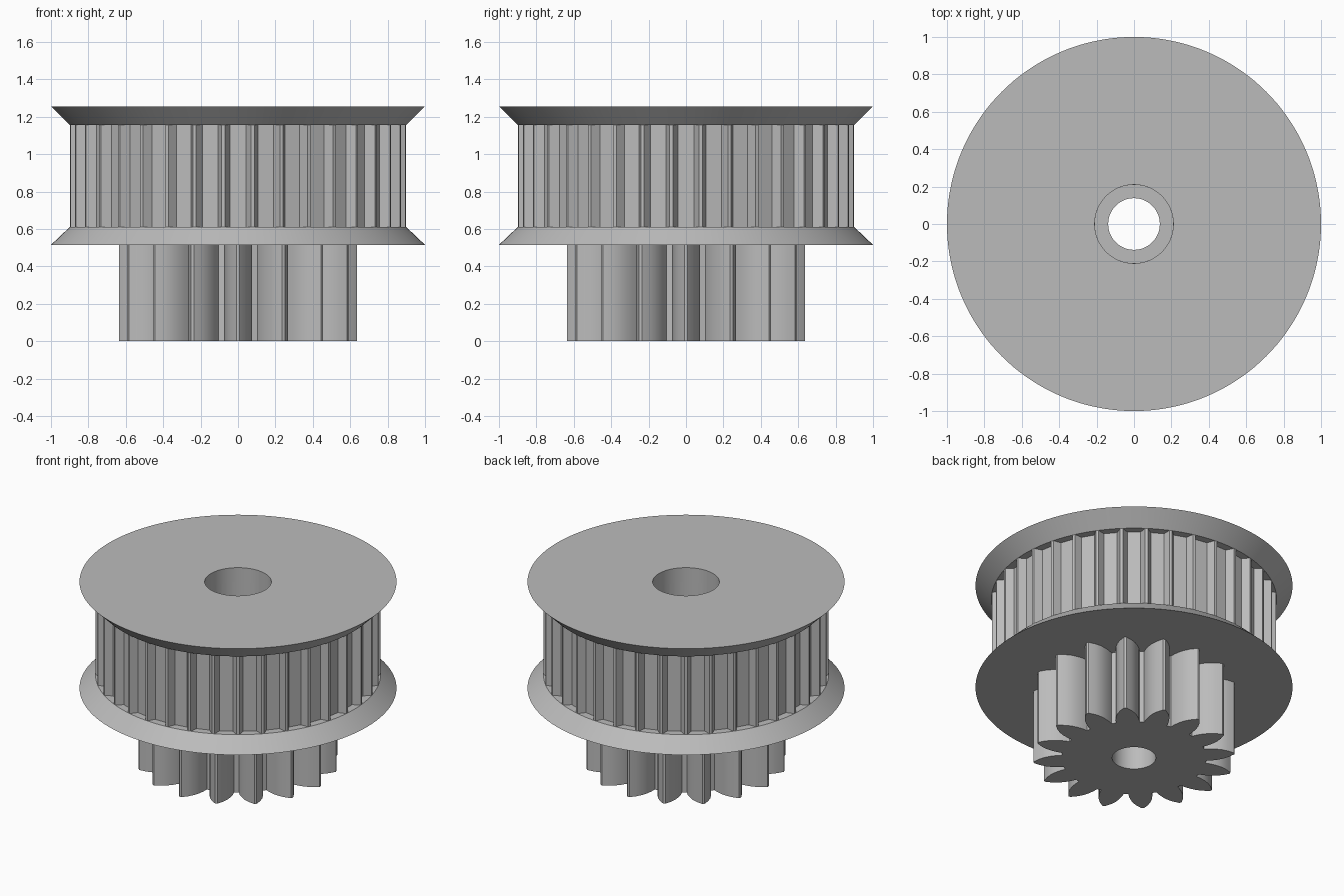
import bpy, bmesh, math

cube = bpy.data.objects.get("Cube")
if cube:
    bpy.data.objects.remove(cube, do_unlink=True)

grey = bpy.data.materials.new("plain grey")
grey.use_nodes = True
colour = (0.5, 0.5, 0.5, 1)
grey.diffuse_color = colour
grey.node_tree.nodes["Principled BSDF"].inputs["Base Color"].default_value = colour


def bored_solid(name, lower, upper, z0, z1, bore):
    """Loft between two polar outlines of (radius, degrees), with a round bore."""
    bm = bmesh.new()
    bore_outline = [(bore, a) for _, a in lower]
    rings = []
    for outline, z in ((lower, z0), (upper, z1), (bore_outline, z1), (bore_outline, z0)):
        rings.append([bm.verts.new((r * math.cos(math.radians(a)),
                                    r * math.sin(math.radians(a)), z))
                      for r, a in outline])
    n = len(lower)
    for k in range(4):
        p, q = rings[k], rings[(k + 1) % 4]
        for i in range(n):
            j = (i + 1) % n
            bm.faces.new((p[i], p[j], q[j], q[i]))
    bmesh.ops.recalc_face_normals(bm, faces=bm.faces)
    mesh = bpy.data.meshes.new(name)
    bm.to_mesh(mesh)
    bm.free()
    mesh.materials.append(grey)
    obj = bpy.data.objects.new(name, mesh)
    bpy.context.collection.objects.link(obj)
    bpy.ops.object.select_all(action='DESELECT')
    obj.select_set(True)
    bpy.context.view_layer.objects.active = obj
    bpy.ops.object.shade_smooth_by_angle(angle=math.radians(28))
    return obj


def toothed(count, half_tooth, phase=0):
    """Repeat a mirrored half tooth, given root to tip as (radius, degrees off centre)."""
    tooth = [(r, -a) for r, a in half_tooth] + [(r, a) for r, a in reversed(half_tooth)]
    return [(r, a + phase + 360 * i / count) for i in range(count) for r, a in tooth]


def circle(radius, segments=144):
    return [(radius, 360 * i / segments) for i in range(segments)]


# Heights of the stacked parts
GEAR_TOP, BELT_BOTTOM, BELT_TOP, TOP = 0.515, 0.61, 1.155, 1.255
SMALL_BORE, LARGE_BORE = 0.138, 0.21

# Lower pinion with curved, nearly pointed teeth
gear = toothed(16, [(0.456, 9.4), (0.49, 8.7), (0.53, 7.3),
                    (0.565, 5.7), (0.6, 3.5), (0.635, 0.7)])
bored_solid("pinion_gear", gear, gear, 0, GEAR_TOP, SMALL_BORE)

# Belt drum with narrow trapezoid ridges
drum = toothed(36, [(0.85, 2.15), (0.9, 0.55)], phase=5)
bored_solid("belt_drum", drum, drum, BELT_BOTTOM, BELT_TOP, LARGE_BORE)

# Sharp-rimmed conical flanges
bored_solid("lower_flange", circle(1), circle(0.9), GEAR_TOP, BELT_BOTTOM, LARGE_BORE)
bored_solid("upper_flange", circle(0.9), circle(1), BELT_TOP, TOP, LARGE_BORE)
